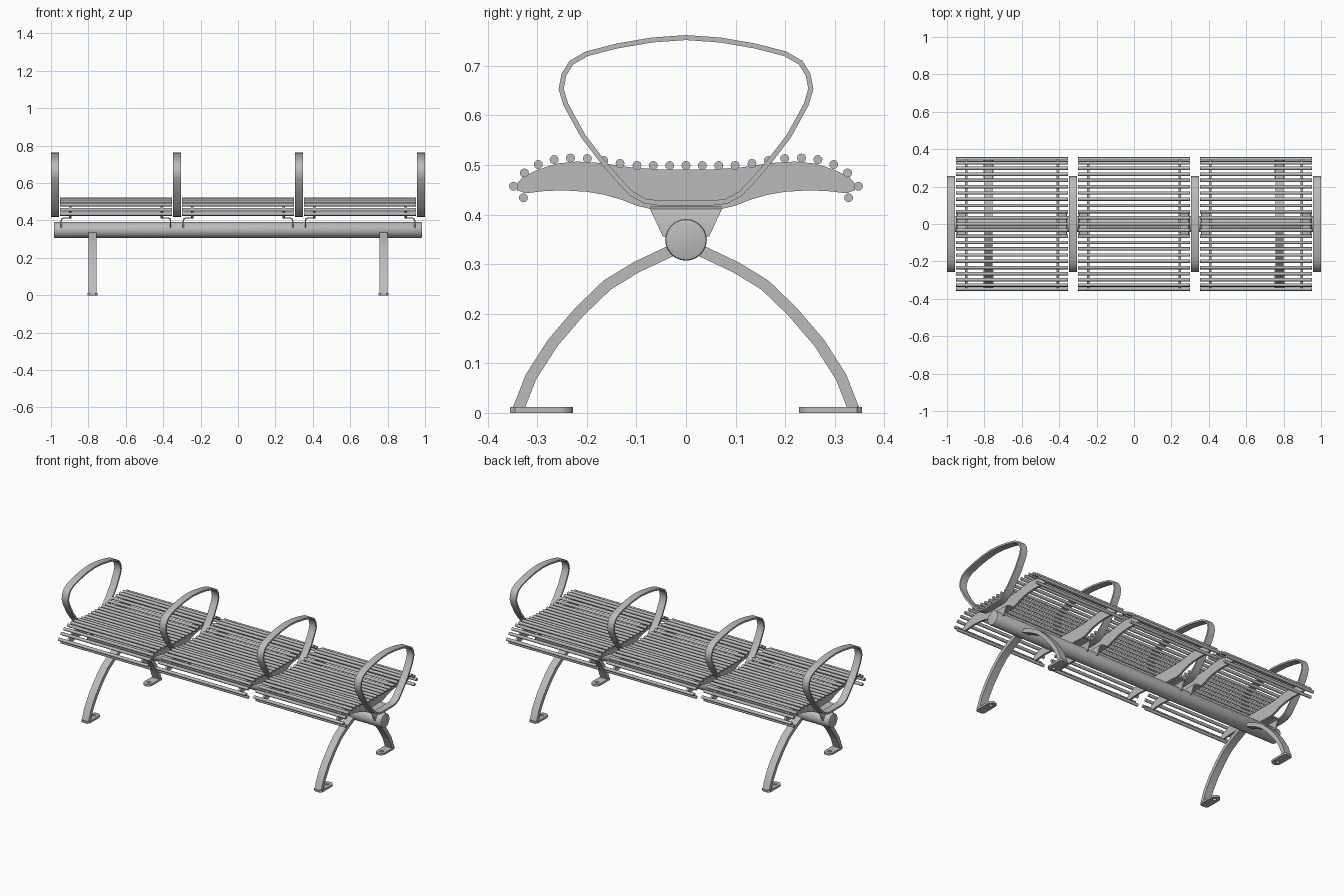
import bpy, bmesh, math
from mathutils import Vector, Matrix

cube = bpy.data.objects.get("Cube")
if cube:
    bpy.data.objects.remove(cube, do_unlink=True)

steel = bpy.data.materials.new("brushed_grey_steel")
steel.use_nodes = True
GREY = (0.5, 0.5, 0.5, 1)
steel.diffuse_color = GREY
steel.node_tree.nodes["Principled BSDF"].inputs["Base Color"].default_value = GREY


def finish(bm, name, angle=35):
    bmesh.ops.recalc_face_normals(bm, faces=bm.faces[:])
    mesh = bpy.data.meshes.new(name)
    bm.to_mesh(mesh)
    bm.free()
    mesh.materials.append(steel)
    obj = bpy.data.objects.new(name, mesh)
    bpy.context.collection.objects.link(obj)
    bpy.ops.object.select_all(action='DESELECT')
    obj.select_set(True)
    bpy.context.view_layer.objects.active = obj
    bpy.ops.object.shade_smooth_by_angle(angle=math.radians(angle))
    return obj


def prism(loops, axis, centre, depth):
    """Extrude an outline (further loops are holes) along an axis."""
    place = {'X': lambda a, b: (centre - depth / 2, a, b),
             'Y': lambda a, b: (a, centre - depth / 2, b),
             'Z': lambda a, b: (a, b, centre - depth / 2)}[axis]
    bm = bmesh.new()
    for loop in loops:
        vs = [bm.verts.new(place(*p)) for p in loop]
        for i, v in enumerate(vs):
            bm.edges.new((vs[i - 1], v))
    bmesh.ops.triangle_fill(bm, use_beauty=True, edges=bm.edges[:])
    bmesh.ops.dissolve_limit(bm, angle_limit=0.01, verts=[], edges=bm.edges[:])
    new = bmesh.ops.extrude_face_region(bm, geom=bm.faces[:])["geom"]
    shift = Vector([depth if a == axis else 0 for a in 'XYZ'])
    bmesh.ops.translate(bm, vec=shift,
                        verts=[g for g in new if isinstance(g, bmesh.types.BMVert)])
    return bm


def offset(path, dist, closed=False):
    """Shift a path sideways by dist."""
    pts, out = [Vector(p) for p in path], []
    n = len(pts)
    for i, p in enumerate(pts):
        a = pts[i - 1] if closed or i else p
        b = pts[(i + 1) % n] if closed or i < n - 1 else p
        d1 = (p - a).normalized() if p != a else (b - p).normalized()
        d2 = (b - p).normalized() if b != p else d1
        t = (d1 + d2).normalized()
        out.append(p + Vector((-t.y, t.x)) * dist / max(0.5, t.dot(d1)))
    return out


def strip(path, thick):
    return [offset(path, thick / 2) + offset(path, -thick / 2)[::-1]]


def mirrored(half):
    """Complete a closed outline from its +y half, listed bottom to top."""
    return half + [(-y, z) for y, z in reversed(half) if y > 0]


def bar(bm, radius, length, at, sides):
    bmesh.ops.create_cone(
        bm, cap_ends=True, segments=sides, radius1=radius, radius2=radius, depth=length,
        matrix=Matrix.Translation(at) @ Matrix.Rotation(math.pi / 2, 4, 'Y'))


# Round main beam with softened ends
bm = bmesh.new()
bar(bm, 0.042, 1.97, (0, 0, 0.349), 24)
rims = [e for e in bm.edges if abs(e.verts[0].co.x - e.verts[1].co.x) < 1e-4]
bmesh.ops.bevel(bm, geom=rims, offset=0.005, segments=2, affect='EDGES', profile=0.5)
finish(bm, "main_beam")

# Curved legs and drilled feet
LEG = [(0.03, 0.327), (0.10, 0.294), (0.159, 0.258), (0.215, 0.204),
       (0.269, 0.141), (0.313, 0.072), (0.338, 0.008)]
for side, x in (("right", -0.778), ("left", 0.778)):
    for end, s in (("front", -1), ("back", 1)):
        finish(prism(strip([(s * y, z) for y, z in LEG], 0.023), 'X', x, 0.045),
               f"{side}_{end}_leg")
        arc = [math.pi * i / 12 for i in range(13)]
        r = 0.027
        foot = [(x + r * math.cos(a), s * (0.255 - r * math.sin(a))) for a in arc]
        foot += [(x - r, s * 0.345), (x - r + 0.01, s * 0.355),
                 (x + r - 0.01, s * 0.355), (x + r, s * 0.345)]
        hole = [(x + 0.011 * math.cos(2 * a), s * 0.26 + 0.011 * math.sin(2 * a))
                for a in arc[:-1]]
        finish(prism([foot, hole], 'Z', 0.006, 0.012), f"{side}_{end}_foot")

# Armrest hoops
HOOP = mirrored([(0, 0.418), (0.05, 0.418), (0.083, 0.422), (0.113, 0.438),
                 (0.143, 0.47), (0.173, 0.505), (0.212, 0.556), (0.247, 0.62),
                 (0.257, 0.653), (0.251, 0.684), (0.235, 0.71), (0.202, 0.729),
                 (0.14, 0.745), (0.07, 0.757), (0, 0.762)])
for i, x in enumerate((-0.978, -0.326, 0.326, 0.978)):
    finish(prism([HOOP, offset(HOOP, 0.01, True)], 'X', x, 0.043), f"armrest_hoop_{i + 1}")

# Seats: rods on contoured ribs, carried by tapered bent brackets
RIB = [(0, 0.415), (0.07, 0.411), (0.1, 0.418), (0.13, 0.43), (0.165, 0.44),
       (0.2, 0.446), (0.25, 0.449), (0.29, 0.447), (0.322, 0.443), (0.341, 0.449),
       (0.343, 0.46), (0.33, 0.475), (0.3, 0.49), (0.26, 0.503), (0.22, 0.507),
       (0.17, 0.504), (0.11, 0.495), (0.05, 0.491), (0, 0.491)]
RODS = [(0.033 * i, 0.499) for i in range(4)] + [
    (0.133, 0.503), (0.166, 0.509), (0.199, 0.513), (0.233, 0.514), (0.266, 0.511),
    (0.298, 0.501), (0.326, 0.484), (0.348, 0.457), (0.328, 0.434)]
for name, cx in (("right", -0.6525), ("middle", 0), ("left", 0.6525)):
    bm = bmesh.new()
    for y, z in mirrored(RODS):
        bar(bm, 0.009, 0.6, (cx, y, z), 12)
    finish(bm, f"{name}_seat_rods", 50)
    for end, s in (("right", -1), ("left", 1)):
        finish(prism([mirrored(RIB)], 'X', cx + s * 0.245, 0.012),
               f"{name}_seat_{end}_rib")
        bend = [(0.242, 0.413), (0.279, 0.413), (0.288, 0.409), (0.292, 0.4),
                (0.292, 0.356)]
        bm = prism(strip([(cx + s * x, z) for x, z in bend], 0.007), 'Y', 0, 0.144)
        for v in bm.verts:
            v.co.y *= 1 - 0.35 * max(0, min(1, (0.41 - v.co.z) / 0.054))
        finish(bm, f"{name}_seat_{end}_bracket")
